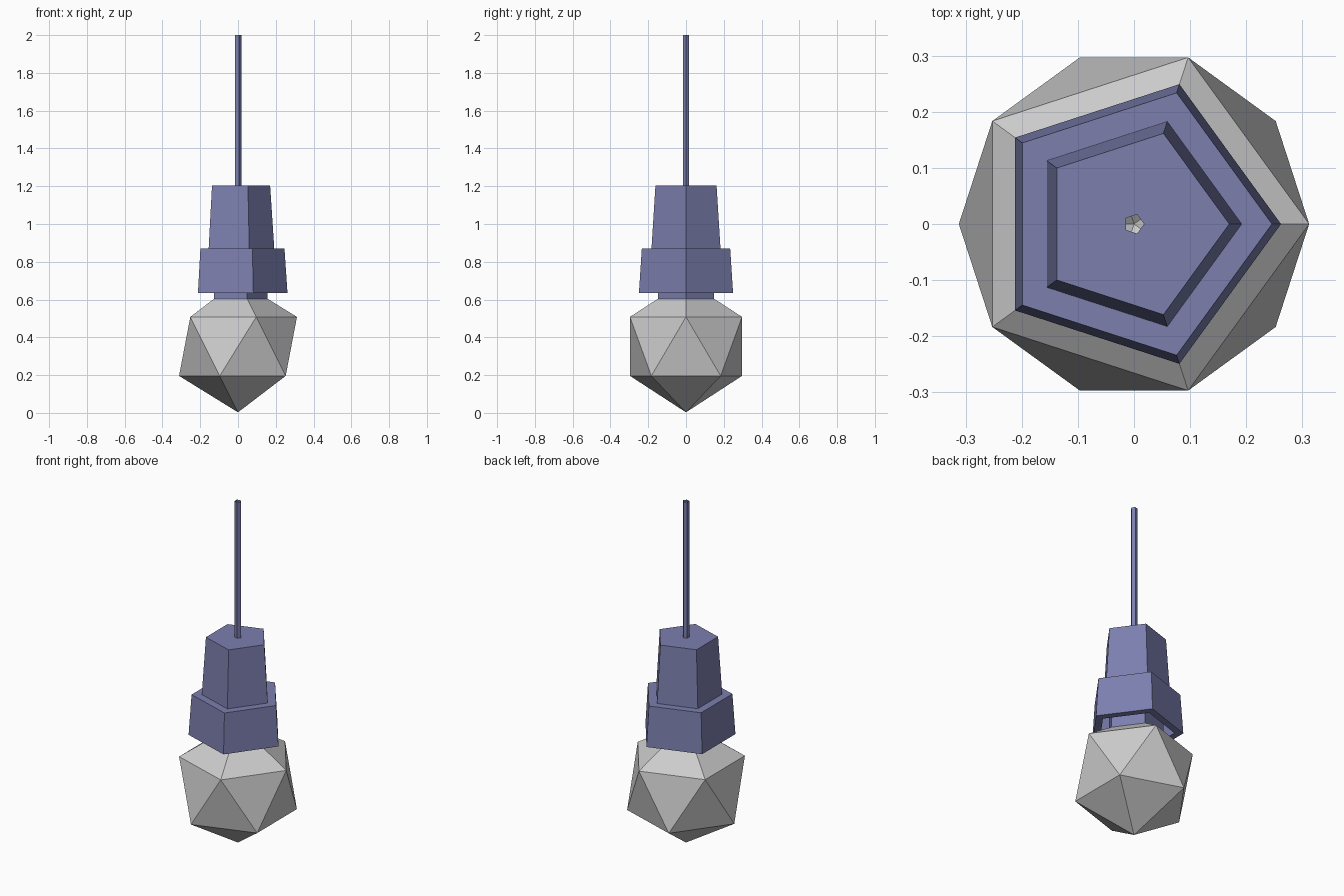
import bpy, bmesh
from math import cos, sin, tau
from mathutils import Matrix, Vector

if "Cube" in bpy.data.objects:
    bpy.data.objects.remove(bpy.data.objects["Cube"])

SIDES = 5

def material(name, rgb):
    m = bpy.data.materials.new(name)
    m.diffuse_color = (*rgb, 1)
    m.use_nodes = True
    m.node_tree.nodes["Principled BSDF"].inputs["Base Color"].default_value = m.diffuse_color
    return m

def make_object(name, bm, mat=None):
    me = bpy.data.meshes.new(name)
    bm.to_mesh(me)
    bm.free()
    if mat:
        me.materials.append(mat)
    ob = bpy.data.objects.new(name, me)
    bpy.context.collection.objects.link(ob)
    return ob

def lathe(name, profile, mat):
    """Open five-sided surface from (radius, z) pairs."""
    bm = bmesh.new()
    rings = [[bm.verts.new((r * cos(tau * i / SIDES), r * sin(tau * i / SIDES), z))
              for i in range(SIDES)] for r, z in profile]
    for a, b in zip(rings, rings[1:]):
        for i in range(SIDES):
            j = (i + 1) % SIDES
            bm.faces.new((a[i], b[i], b[j], a[j]))
    return make_object(name, bm, mat)

blue = material("fitting_blue", (0.2, 0.21, 0.42))

# hollow hanging cord, open at the top
lathe("cord", [(0.018, 2.0), (0.018, 1.205)], blue)

# stepped socket with a thick lower rim and an inner neck
lathe("socket", [(0.018, 1.205), (0.17, 1.205), (0.192, 0.87), (0.246, 0.87),
                 (0.262, 0.635), (0.215, 0.635), (0.205, 0.8), (0.157, 0.8),
                 (0.157, 0.6)], blue)

# faceted bulb, cut open where it meets the neck
bm = bmesh.new()
bmesh.ops.create_icosphere(bm, subdivisions=1, radius=0.349,
                           matrix=Matrix.Translation((0, 0, 0.352)))
bmesh.ops.bisect_plane(bm, geom=bm.verts[:] + bm.edges[:] + bm.faces[:],
                       plane_co=Vector((0, 0, 0.605)), plane_no=Vector((0, 0, 1)),
                       clear_outer=True)
make_object("bulb", bm)
